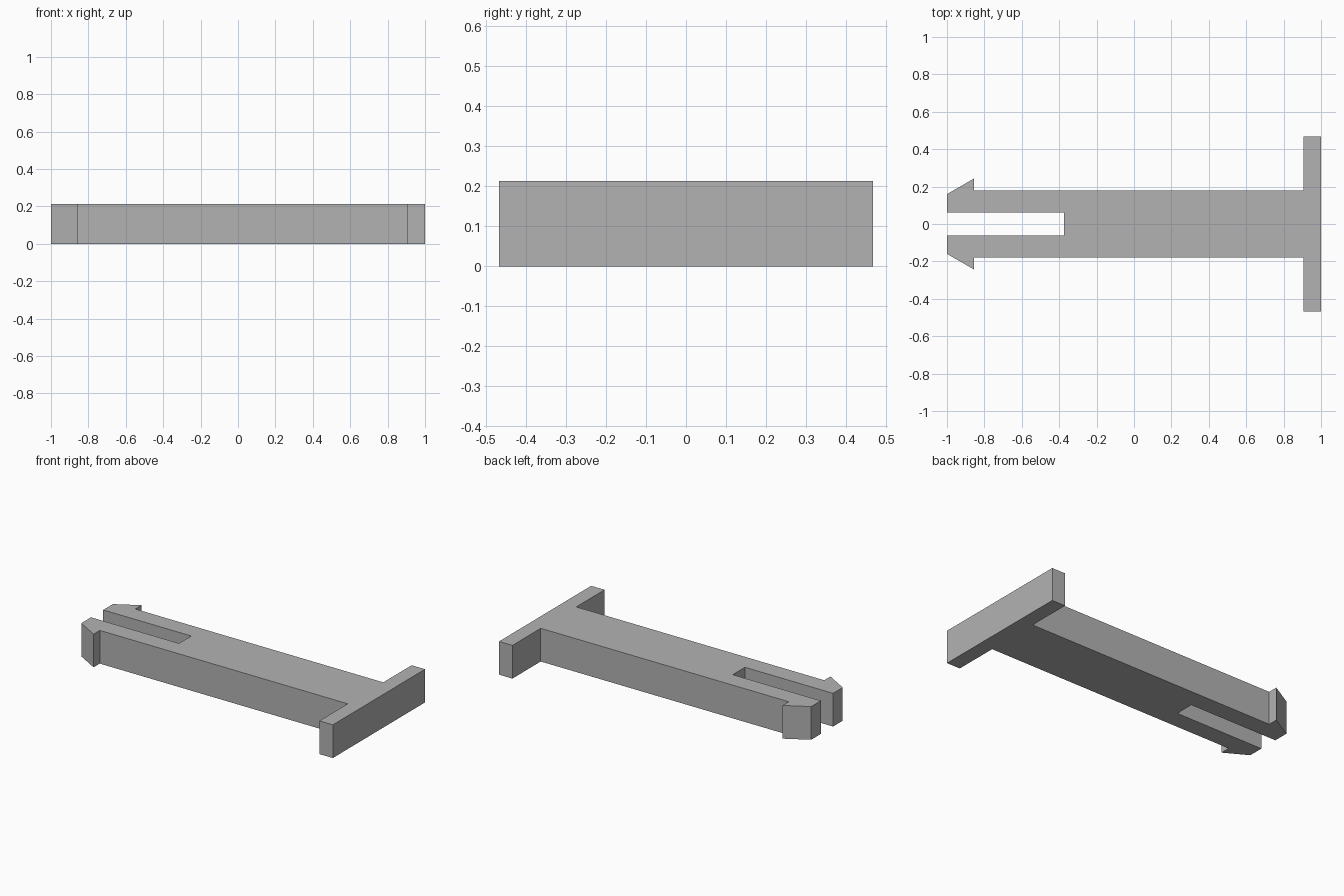
import bpy
import bmesh

cube = bpy.data.objects.get("Cube")
if cube:
    bpy.data.objects.remove(cube, do_unlink=True)

HEIGHT = 0.213

# Plain grey plastic
grey = bpy.data.materials.new("plain_grey")
grey.use_nodes = True
colour = (0.45, 0.45, 0.45, 1)
grey.diffuse_color = colour
grey.node_tree.nodes["Principled BSDF"].inputs["Base Color"].default_value = colour

# Half outline of the pin: slot, barbed prong, shaft, end flange
half = [
    (-0.375, 0.062), (-1, 0.062), (-1, 0.16), (-0.855, 0.243),
    (-0.855, 0.18), (0.905, 0.18), (0.905, 0.467), (1, 0.467),
]
outline = half + [(x, -y) for x, y in reversed(half)]

# Extrude the mirrored outline into one solid
bm = bmesh.new()
base = bm.faces.new([bm.verts.new((x, y, 0)) for x, y in outline])
solid = bmesh.ops.extrude_face_region(bm, geom=[base], use_keep_orig=True)
top = [v for v in solid["geom"] if isinstance(v, bmesh.types.BMVert)]
bmesh.ops.translate(bm, verts=top, vec=(0, 0, HEIGHT))
bmesh.ops.recalc_face_normals(bm, faces=bm.faces)

mesh = bpy.data.meshes.new("split_snap_pin")
bm.to_mesh(mesh)
bm.free()
mesh.materials.append(grey)
pin = bpy.data.objects.new("split_snap_pin", mesh)
bpy.context.collection.objects.link(pin)
